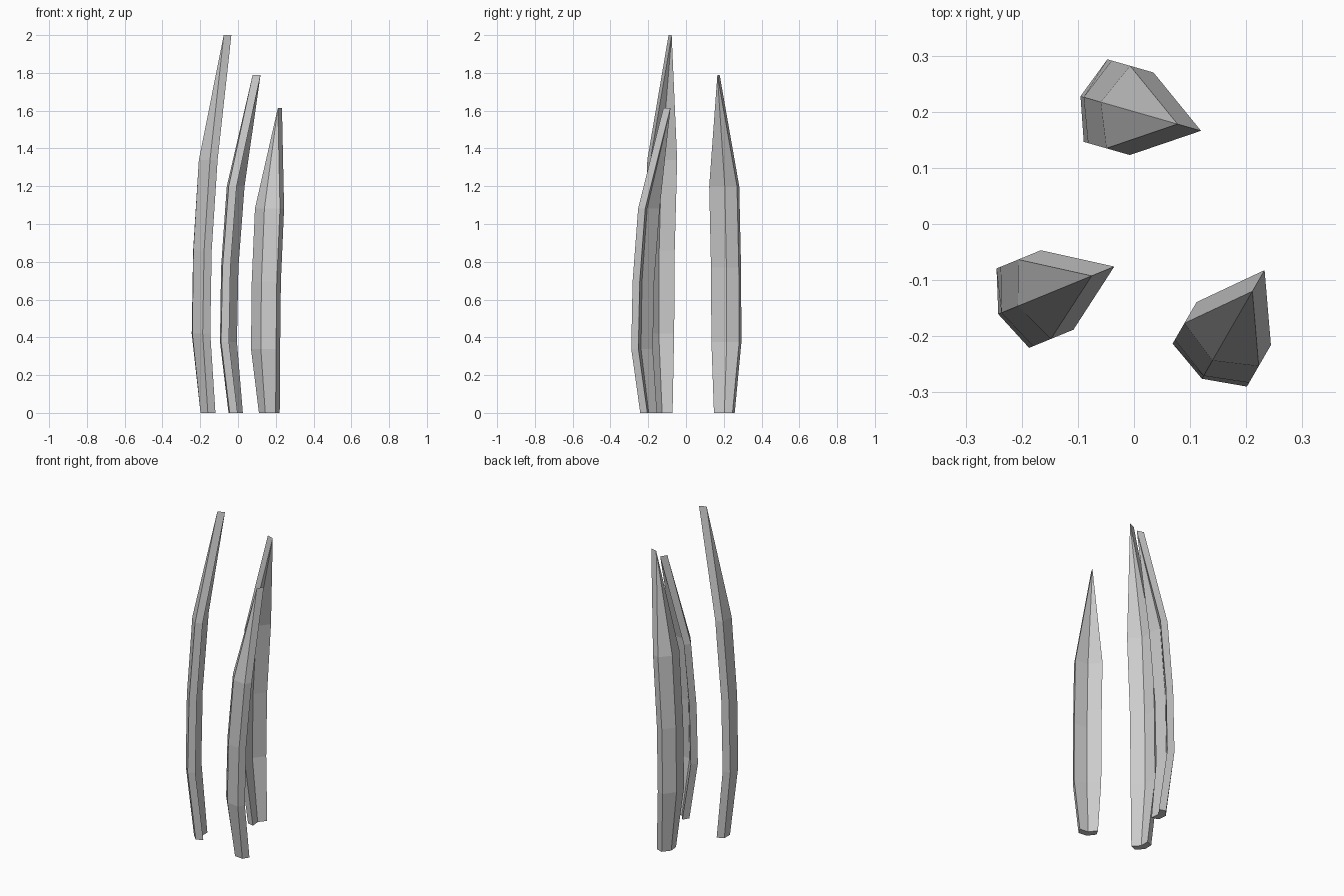
import bpy, bmesh
from math import cos, sin, radians

if "Cube" in bpy.data.objects:
    bpy.data.objects.remove(bpy.data.objects["Cube"])

# Shared leaf profile: (height fraction, bend inward, half width, fold depth)
PROFILE = [(0.0, 0.040, 0.051, 0.021),
           (0.21, 0.0, 0.0765, 0.028),
           (0.43, 0.008, 0.0765, 0.030),
           (0.67, 0.042, 0.0765, 0.0325),
           (1.0, 0.152, 0.0, 0.0)]
THICK = 0.0435


def leaf(name, x, y, angle, height):
    """Folded, thick leaf blade that bends toward the given angle."""
    dx, dy = cos(radians(angle)), sin(radians(angle))
    bm = bmesh.new()
    rings = []
    for frac, bend, w, fold in PROFILE:
        # outer left, ridge, right, then the same points on the inner side
        pts = [(bend, w), (bend - fold, 0), (bend, -w)]
        pts += [(a + THICK, b) for a, b in reversed(pts)]
        rings.append([bm.verts.new((x + a * dx - b * dy, y + a * dy + b * dx, frac * height))
                      for a, b in pts])
    for low, high in zip(rings, rings[1:]):
        for i in range(6):
            j = (i + 1) % 6
            bm.faces.new((low[i], low[j], high[j], high[i]))
    # base, as two quads following the fold
    r = rings[0]
    bm.faces.new((r[0], r[5], r[4], r[1]))
    bm.faces.new((r[1], r[4], r[3], r[2]))
    # collapse the pointed tip
    bmesh.ops.remove_doubles(bm, verts=bm.verts, dist=0.0005)
    bmesh.ops.recalc_face_normals(bm, faces=bm.faces)
    mesh = bpy.data.meshes.new(name)
    bm.to_mesh(mesh)
    bm.free()
    bpy.context.collection.objects.link(bpy.data.objects.new(name, mesh))


# Three leaves around the centre
leaf("tall_leaf", -0.216, -0.150, 22.3, 2.0)
leaf("back_leaf", -0.0685, 0.220, -16.0, 1.79)
leaf("short_leaf", 0.135, -0.2515, 60.0, 1.615)
